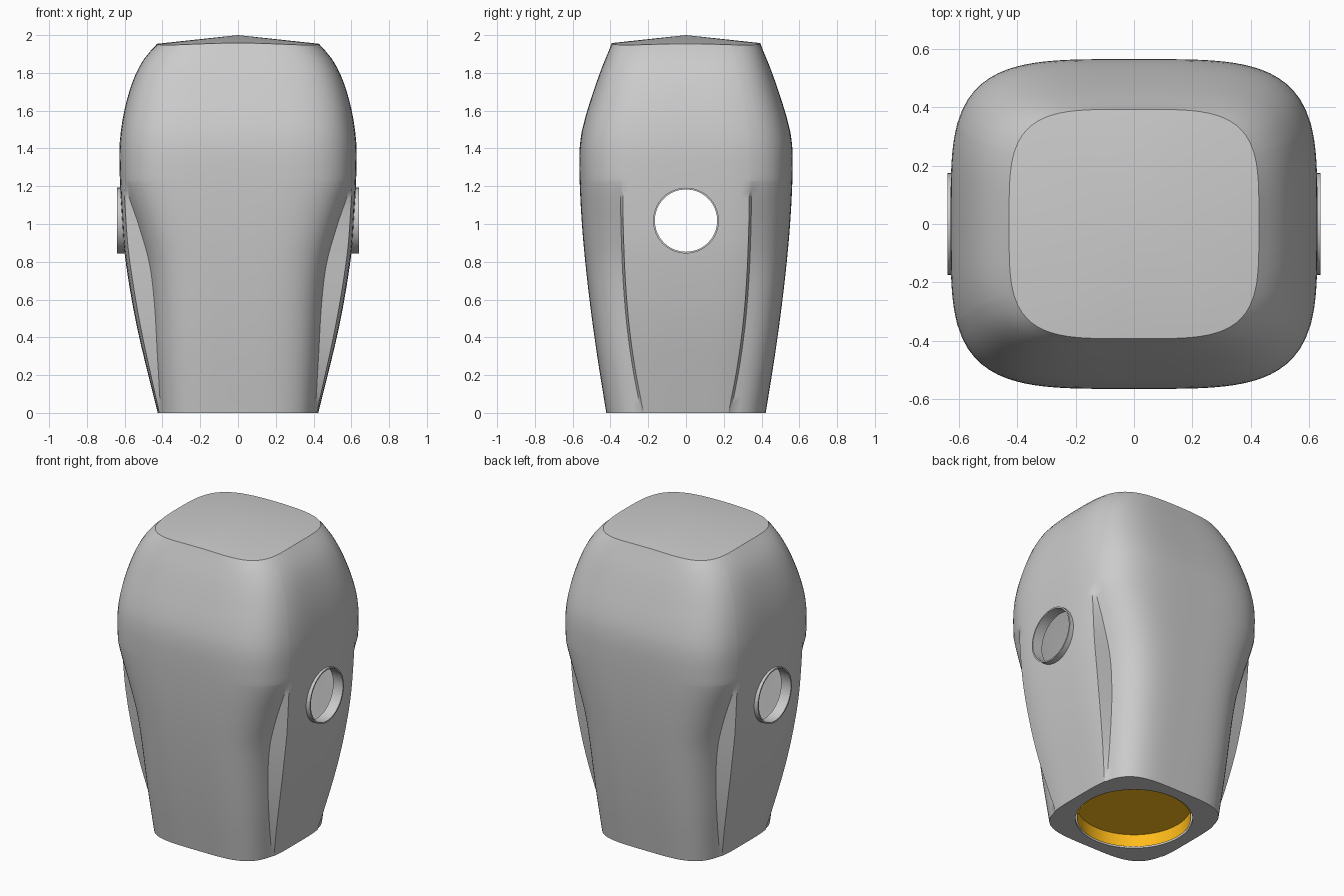
import bpy, bmesh, math

if "Cube" in bpy.data.objects:
    bpy.data.objects.remove(bpy.data.objects["Cube"])

# Profiles: (height, half size)
PANEL_X = [(0, .425), (.2, .475), (.4, .523), (.6, .563), (.86, .602), (1.1, .619), (1.25, .626),
           (1.4, .628), (1.5, .619), (1.6, .602), (1.7, .576), (1.8, .539), (1.88, .493), (1.955, .428)]
SHELL_X = [(0, .42), (.3, .444), (.6, .465), (.8, .492), (1.0, .55), (1.12, .592), (1.23, .6255), (1.4, .65)]
DEPTH_Y = [(0, .422), (.3, .47), (.6, .511), (.9, .543), (1.15, .56), (1.36, .565), (1.46, .557),
           (1.51, .547), (1.6, .523), (1.8, .456), (1.955, .393)]
PANEL_Y = [(0, .225), (.25, .272), (.5, .305), (.8, .326), (1.22, .335), (1.5, .325), (1.955, .24)]
HOLE_Z, HOLE_R, BASE_R = 1.018, .168, .345


def curve(pts, z):
    """Smooth interpolation through profile points."""
    z = min(max(z, pts[0][0]), pts[-1][0])
    i = 0
    while i < len(pts) - 2 and z > pts[i + 1][0]:
        i += 1

    def slope(k):
        a, b = pts[max(k - 1, 0)], pts[min(k + 1, len(pts) - 1)]
        return (b[1] - a[1]) / (b[0] - a[0])
    (z0, v0), (z1, v1) = pts[i], pts[i + 1]
    h = z1 - z0
    t = (z - z0) / h
    return ((2*t**3 - 3*t*t + 1) * v0 + (t**3 - 2*t*t + t) * h * slope(i)
            + (3*t*t - 2*t**3) * v1 + (t**3 - t*t) * h * slope(i + 1))


def section(z):
    """Rounded-square outline with a raised panel on each side."""
    ap, b, w = curve(PANEL_X, z), curve(DEPTH_Y, z), curve(PANEL_Y, z)
    a = ap if z > 1.225 else min(ap, curve(SHELL_X, z))
    q = [(ap * (1 - (w * i / 8 / b)**4)**.25, w * i / 8) for i in range(9)]
    t0 = math.asin(((w + .012) / b)**2)
    n = 20
    for i in range(n + 1):
        t = math.pi/2 - (math.pi/2 - t0) * (1 - i / n)**2
        q.append((a * math.sqrt(max(math.cos(t), 0)), b * math.sqrt(math.sin(t))))
    q[-1] = (0, b)
    r = q[::-1]
    return (q[:-1] + [(-x, y) for x, y in r[:-1]]
            + [(-x, -y) for x, y in q[:-1]] + [(x, -y) for x, y in r[:-1]])


def finish(bm, name, recalc=True):
    if recalc:
        bmesh.ops.recalc_face_normals(bm, faces=bm.faces)
    me = bpy.data.meshes.new(name)
    bm.to_mesh(me)
    bm.free()
    ob = bpy.data.objects.new(name, me)
    bpy.context.collection.objects.link(ob)
    return ob


def bridge(bm, lo, hi):
    n = len(lo)
    for i in range(n):
        j = (i + 1) % n
        bm.faces.new((lo[i], lo[j], hi[j], hi[i]))


def select(ob):
    bpy.ops.object.select_all(action='DESELECT')
    ob.select_set(True)
    bpy.context.view_layer.objects.active = ob


def smooth(ob, angle=30):
    select(ob)
    bpy.ops.object.shade_smooth_by_angle(angle=math.radians(angle))


# Body: lofted outline, shallow peaked top, base with a round opening
bm = bmesh.new()
base = section(0)
rings = [[bm.verts.new((BASE_R * math.cos(t), BASE_R * math.sin(t), 0))
          for t in (math.atan2(y, x) for x, y in base)]]
levels = sorted([1.92 * i / 44 for i in range(45)] + [1.23])
for z in levels:
    rings.append([bm.verts.new((x, y, z)) for x, y in section(z)])
rings.append([bm.verts.new((x, y, 2 - .107 * math.hypot(x, y))) for x, y in section(1.955)])
for lo, hi in zip(rings, rings[1:]):
    bridge(bm, lo, hi)
peak = bm.verts.new((0, 0, 2))
top = rings[-1]
for i in range(len(top)):
    bm.faces.new((top[i], top[(i + 1) % len(top)], peak))
body = finish(bm, "body_shell")

# Round opening straight through both sides
bpy.ops.mesh.primitive_cylinder_add(vertices=64, radius=HOLE_R, depth=2,
                                    location=(0, 0, HOLE_Z), rotation=(0, math.pi/2, 0))
cutter = bpy.context.object
cutter.name = "side_hole_cutter"
cutter.hide_render = True
select(body)
sol = body.modifiers.new("thickness", 'SOLIDIFY')
sol.thickness, sol.offset = .015, -1
cut = body.modifiers.new("side_holes", 'BOOLEAN')
cut.operation, cut.object, cut.solver = 'DIFFERENCE', cutter, 'EXACT'
for m in ("thickness", "side_holes"):
    bpy.ops.object.modifier_apply(modifier=m)
bpy.data.objects.remove(cutter)
smooth(body)

# Thin collars around the side openings
for side, label in ((1, "right"), (-1, "left")):
    bm = bmesh.new()
    loops = []
    for x, r in ((.57, .165), (.64, .165), (.64, .174), (.57, .174)):
        loops.append([bm.verts.new((side * x, r * math.cos(2*math.pi*i/64),
                                    HOLE_Z + r * math.sin(2*math.pi*i/64))) for i in range(64)])
    for k in range(4):
        bridge(bm, loops[k], loops[(k + 1) % 4])
    smooth(finish(bm, "collar_" + label))

# Yellow recessed cup in the base, facing down and inwards
bm = bmesh.new()
lo, hi = ([bm.verts.new((.336 * math.cos(2*math.pi*i/64), .336 * math.sin(2*math.pi*i/64), z))
           for i in range(64)] for z in (.004, .085))
bridge(bm, hi, lo)
bm.faces.new(hi[::-1])
cup = finish(bm, "base_cup", recalc=False)
mat = bpy.data.materials.new("yellow")
mat.diffuse_color = (1, .5, .01, 1)
mat.use_nodes = True
mat.node_tree.nodes["Principled BSDF"].inputs["Base Color"].default_value = mat.diffuse_color
cup.data.materials.append(mat)
smooth(cup)
